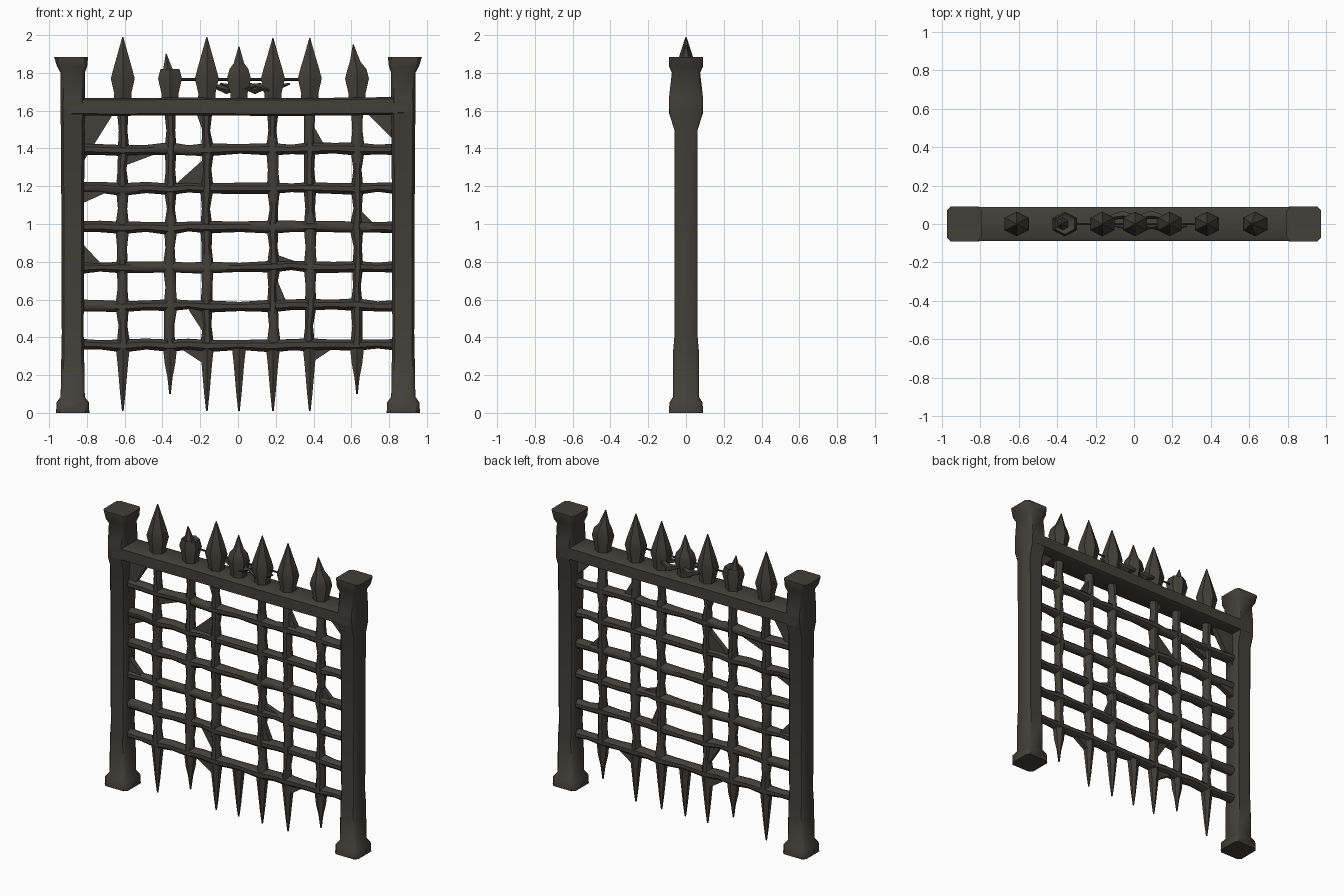
import bpy, bmesh, math, random
from mathutils import Vector

if "Cube" in bpy.data.objects:
    bpy.data.objects.remove(bpy.data.objects["Cube"])

random.seed(4)
iron = bpy.data.materials.new("dark_iron")
iron.diffuse_color = (0.056, 0.050, 0.042, 1)
iron.use_nodes = True
iron.node_tree.nodes["Principled BSDF"].inputs["Base Color"].default_value = iron.diffuse_color


def finish(name, bm, angle):
    bmesh.ops.recalc_face_normals(bm, faces=bm.faces)
    me = bpy.data.meshes.new(name)
    bm.to_mesh(me)
    bm.free()
    ob = bpy.data.objects.new(name, me)
    bpy.context.collection.objects.link(ob)
    me.materials.append(iron)
    bpy.ops.object.select_all(action='DESELECT')
    ob.select_set(True)
    bpy.context.view_layer.objects.active = ob
    bpy.ops.object.shade_smooth_by_angle(angle=math.radians(angle))


def loft(name, rings, axis='z', n=8, square=False, angle=45):
    """rings: (t, centre_u, centre_v, radius_u, radius_v); z axis: u=x v=y, x axis: u=y v=z"""
    section = []
    for i in range(n):
        a = math.tau * (i + .5) / n
        u, v = math.cos(a), math.sin(a)
        if square:  # chamfered rectangle
            u, v = (math.copysign(1 if abs(c) > .5 else .78, c) for c in (u, v))
        section.append((u, v))
    bm = bmesh.new()
    loops = []
    for t, cu, cv, ru, rv in rings:
        pts = [(cu + ru * a, cv + rv * b) for a, b in section]
        loops.append([bm.verts.new((u, v, t) if axis == 'z' else (t, u, v)) for u, v in pts])
    for a, b in zip(loops, loops[1:]):
        for i in range(n):
            j = (i + 1) % n
            bm.faces.new((a[i], a[j], b[j], b[i]))
    bm.faces.new(loops[0])
    bm.faces.new(loops[-1])
    finish(name, bm, angle)


def jit(a):
    return random.uniform(-a, a)


# side posts with flared feet, bulge at the beam and flared caps: z, half width, half depth
profile = [(0, .088, .09), (.055, .086, .088), (.085, .064, .068), (.33, .06, .068), (.42, .058, .06),
           (1.5, .062, .062), (1.58, .066, .088), (1.67, .064, .09), (1.8, .064, .075),
           (1.835, .08, .09), (1.885, .09, .09)]
for side, s in (("left", -1), ("right", 1)):
    loft(side + "_post", [(z, s * (.875 + max(0, z - 1.8) * .1), 0, w, d) for z, w, d in profile], square=True)

# top beam
loft("top_beam", [(-.9 + .3 * i, 0, 1.623 + jit(.004), .089, .047) for i in range(7)], 'x', square=True)

# horizontal bars, swelling where they meet the uprights
bars_x = [-.61, -.36, -.165, .185, .38, .63]
bars_z = [.36 + .207 * i for i in range(6)]
stops = [-.85] + bars_x + [.85]
for i, z in enumerate(bars_z):
    rings = []
    for a, b in zip(stops, stops[1:]):
        rings += [(a, 0, z + jit(.007), .036 + jit(.005), .034 + jit(.004)),
                  ((a + b) / 2, 0, z + jit(.007), .034 + jit(.005), .029 + jit(.004))]
    rings.append((stops[-1], 0, z, .036, .034))
    loft(f"horizontal_bar_{i + 1}", rings, 'x')

# upright bars
for i, x in enumerate(bars_x):
    rings = []
    for z in bars_z:
        rings += [(z, x + jit(.005), 0, .036 + jit(.005), .035), (z + .1, x + jit(.005), 0, .026 + jit(.004), .03)]
    rings.append((1.61, x, 0, .034, .032))
    loft(f"upright_bar_{i + 1}", rings)

# bottom spikes and spear finials, including one at the centre; the outer ones are shorter or bent
columns = bars_x[:3] + [.005] + bars_x[3:]
tops = [1.99, 1.9, 1.99, 1.94, 1.985, 1.985, 1.95]
for i, (x, top) in enumerate(zip(columns, tops)):
    tip = .1 if i in (1, 6) else .01
    loft(f"bottom_spike_{i + 1}", [(tip, x, 0, .005, .004), (tip + .09, x, 0, .016, .015),
                                   (.26, x, 0, .032, .03), (.34, x, 0, .042, .034)], n=6)
    lean = -.02 if i in (1, 6) else 0
    loft(f"spear_finial_{i + 1}", [(1.65, x, 0, .054, .05), (1.69, x, 0, .052, .048), (1.77, x, 0, .073, .064),
                                   (1.82, x, 0, .058, .054), (top - .09, x + lean / 2, 0, .032, .032),
                                   (top, x + lean, 0, .003, .003)], n=6, angle=35)

# thin rod and low scroll pieces between the middle finials
loft("finial_rod", [(x, 0, 1.765, .006, .007) for x in (-.37, .385)], 'x', n=6)
for i in range(4):
    x, y = -.06 + .075 * i, (.05, -.02)[i % 2]
    loft(f"scroll_piece_{i + 1}", [(x + d, y * k, 1.71 + abs(d) * .3, r, r)
                                   for d, k, r in ((-.11, .5, .005), (0, 1, .024), (.11, .5, .005))], 'x', n=5)

# triangular corner webs: column stop, row (-1 is the beam), arm along x, arm along z
webs = [(0, -1, .2, -.32), (7, -1, -.18, -.18), (1, 5, .24, -.09), (3, 4, -.19, .17), (0, 4, .2, -.09),
        (0, 2, .14, .15), (4, 2, .2, .07), (4, 2, -.3, -.03), (4, 1, .08, .19), (3, 1, -.11, -.17),
        (3, 0, -.17, -.11), (5, 0, .15, -.1), (5, 5, .09, .16), (6, 3, .11, .11), (3, -1, -.06, -.17)]
for i, (c, r, dx, dz) in enumerate(webs):
    x, z = stops[c], 1.6 if r < 0 else bars_z[r]
    bm = bmesh.new()
    face = bm.faces.new([bm.verts.new((x + a, -.018, z + b)) for a, b in ((0, 0), (dx, 0), (0, dz))])
    out = bmesh.ops.extrude_face_region(bm, geom=[face])
    bmesh.ops.translate(bm, vec=Vector((0, .036, 0)),
                        verts=[v for v in out["geom"] if isinstance(v, bmesh.types.BMVert)])
    finish(f"corner_web_{i + 1}", bm, 30)
